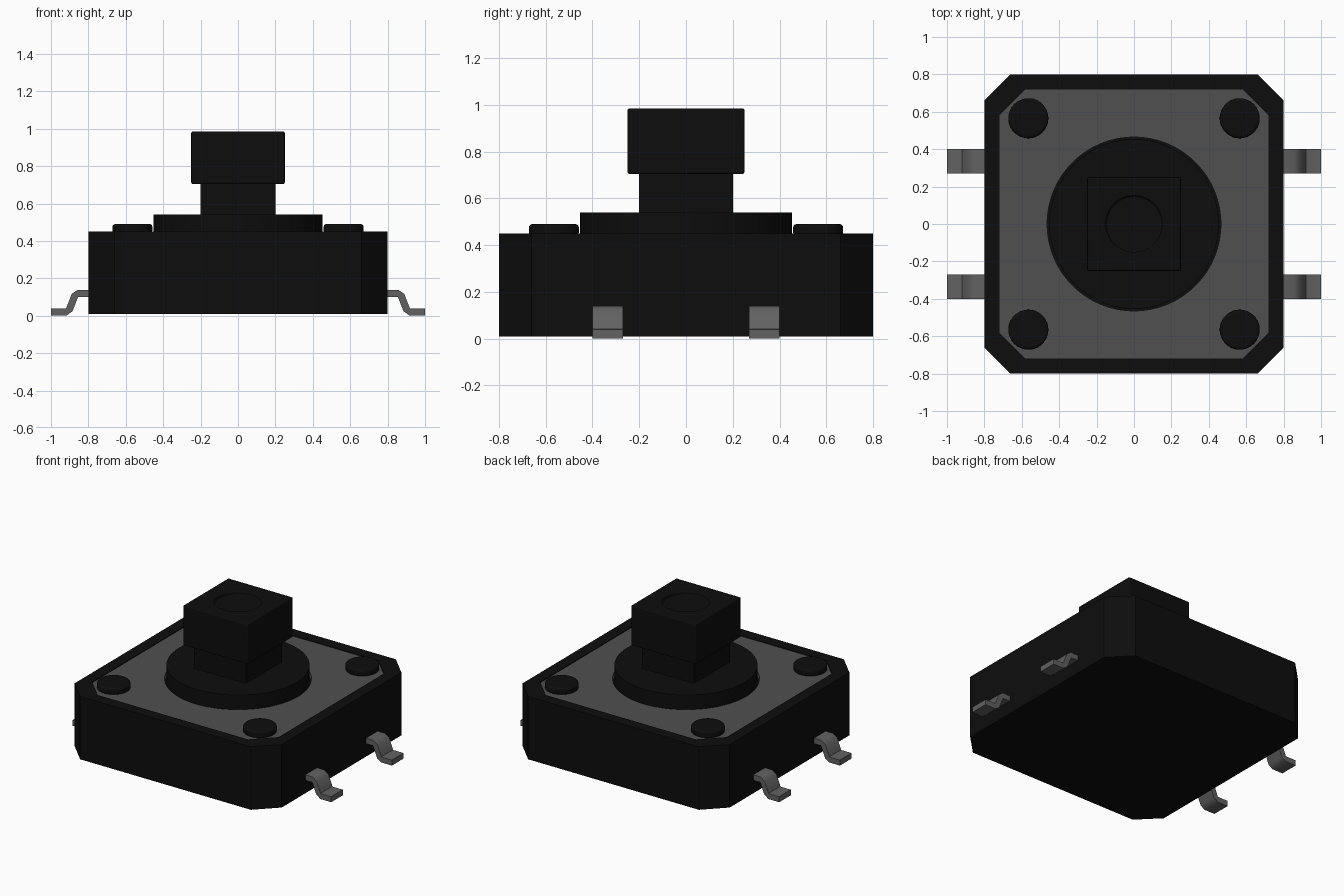
import bpy, bmesh, math
from mathutils import Matrix

if "Cube" in bpy.data.objects:
    bpy.data.objects.remove(bpy.data.objects["Cube"])


def material(name, value):
    m = bpy.data.materials.new(name)
    m.use_nodes = True
    col = (value, value, value, 1)
    m.diffuse_color = col
    m.node_tree.nodes["Principled BSDF"].inputs["Base Color"].default_value = col
    return m


BLACK = material("black plastic", 0.004)
STEEL = material("dark steel", 0.08)
PIN = material("pin metal", 0.12)


def finish(bm, name, mat, bevel=0, smooth=False):
    bmesh.ops.recalc_face_normals(bm, faces=bm.faces)
    me = bpy.data.meshes.new(name)
    bm.to_mesh(me)
    bm.free()
    me.materials.append(mat)
    ob = bpy.data.objects.new(name, me)
    bpy.context.collection.objects.link(ob)
    if bevel:
        mod = ob.modifiers.new("Bevel", 'BEVEL')
        mod.width, mod.segments, mod.limit_method = bevel, 3, 'ANGLE'
    if smooth:
        bpy.ops.object.select_all(action='DESELECT')
        ob.select_set(True)
        bpy.context.view_layer.objects.active = ob
        bpy.ops.object.shade_smooth_by_angle(angle=math.radians(35))
    return ob


def octagon(h, c):
    k = h - c
    return [(h, -k), (h, k), (k, h), (-k, h), (-h, k), (-h, -k), (-k, -h), (k, -h)]


def circle(r, n=64):
    return [(r * math.cos(2 * math.pi * i / n), r * math.sin(2 * math.pi * i / n))
            for i in range(n)]


def loft(rings):
    """Closed solid through stacked (outline, z) rings, capped at both ends."""
    bm = bmesh.new()
    loops = [[bm.verts.new((x, y, z)) for x, y in pts] for pts, z in rings]
    for a, b in zip(loops, loops[1:]):
        n = len(a)
        for i in range(n):
            bm.faces.new((a[i], a[(i + 1) % n], b[(i + 1) % n], b[i]))
    bm.faces.new(loops[0])
    bm.faces.new(loops[-1])
    return bm


def holed_sheet(outer, hole, z):
    """Flat sheet between an outline and a round hole."""
    bm = bmesh.new()
    for pts in (outer, hole):
        vs = [bm.verts.new((x, y, z)) for x, y in pts]
        for i in range(len(vs)):
            bm.edges.new((vs[i - 1], vs[i]))
    bmesh.ops.triangle_fill(bm, use_beauty=True, use_dissolve=False, edges=bm.edges[:])
    return bm


# Housing with a shallow tray in its top
OUT, IN = octagon(0.80, 0.14), octagon(0.72, 0.14)
finish(loft([(OUT, 0.01), (OUT, 0.45), (IN, 0.45), (IN, 0.405)]), "housing", BLACK)

# Metal cover plate with a round opening
bm = holed_sheet(IN, circle(0.465), 0.405)
ext = bmesh.ops.extrude_face_region(bm, geom=bm.faces[:])
bmesh.ops.translate(bm, vec=(0, 0, 0.04),
                    verts=[v for v in ext["geom"] if isinstance(v, bmesh.types.BMVert)])
finish(bm, "cover_plate", STEEL)

# Round collar and square stem
finish(loft([(circle(0.453), 0.40), (circle(0.453), 0.54)]), "collar", BLACK, smooth=True)


def square(h):
    return [(h, -h), (h, h), (-h, h), (-h, -h)]


finish(loft([(square(0.20), 0.53), (square(0.20), 0.72)]), "stem", BLACK)

# Square button cap with a round dimple in the top
bm = holed_sheet(square(0.25), circle(0.15, 48), 0.985)
rim = [e for e in bm.edges if e.is_boundary]
inner = [e for e in rim if all(v.co.length_squared < 0.985 ** 2 + 0.03 for v in e.verts)]
outer = [e for e in rim if e not in inner]
for edges, dz in ((inner, -0.03), (outer, -0.28)):
    ext = bmesh.ops.extrude_edge_only(bm, edges=edges)["geom"]
    bmesh.ops.translate(bm, vec=(0, 0, dz),
                        verts=[v for v in ext if isinstance(v, bmesh.types.BMVert)])
    bmesh.ops.contextual_create(bm, geom=[e for e in ext if isinstance(e, bmesh.types.BMEdge)])
finish(bm, "button_cap", BLACK, bevel=0.008, smooth=True)

# Rivets and bent pins, repeated on each side
PATH = [(0.75, 0.12), (0.855, 0.12), (0.872, 0.108), (0.902, 0.032), (0.92, 0.02), (1.0, 0.02)]
T = 0.019
for sx, side in ((1, "left"), (-1, "right")):
    for sy, end in ((-1, "front"), (1, "back")):
        bm = loft([(circle(0.107, 40), 0.44), (circle(0.107, 40), 0.49)])
        bmesh.ops.translate(bm, vec=(sx * 0.565, sy * 0.565, 0), verts=bm.verts)
        finish(bm, f"rivet_{end}_{side}", BLACK, bevel=0.014, smooth=True)

        # Offset the path to both sides, then extrude across the pin width
        up, down = [], []
        for i, (x, z) in enumerate(PATH):
            a, b = PATH[max(i - 1, 0)], PATH[min(i + 1, len(PATH) - 1)]
            d = math.hypot(b[0] - a[0], b[1] - a[1])
            nx, nz = -(b[1] - a[1]) / d * T, (b[0] - a[0]) / d * T
            up.append((x + nx, z + nz))
            down.append((x - nx, z - nz))
        bm = bmesh.new()
        rows = [[bm.verts.new((sx * x, sy * 0.335 + w, z)) for x, z in up + down[::-1]]
                for w in (-0.065, 0.065)]
        n = len(rows[0])
        for i in range(n):
            j = (i + 1) % n
            bm.faces.new((rows[0][i], rows[0][j], rows[1][j], rows[1][i]))
        for r in rows:
            bm.faces.new(r)
        finish(bm, f"pin_{end}_{side}", PIN, smooth=True)
